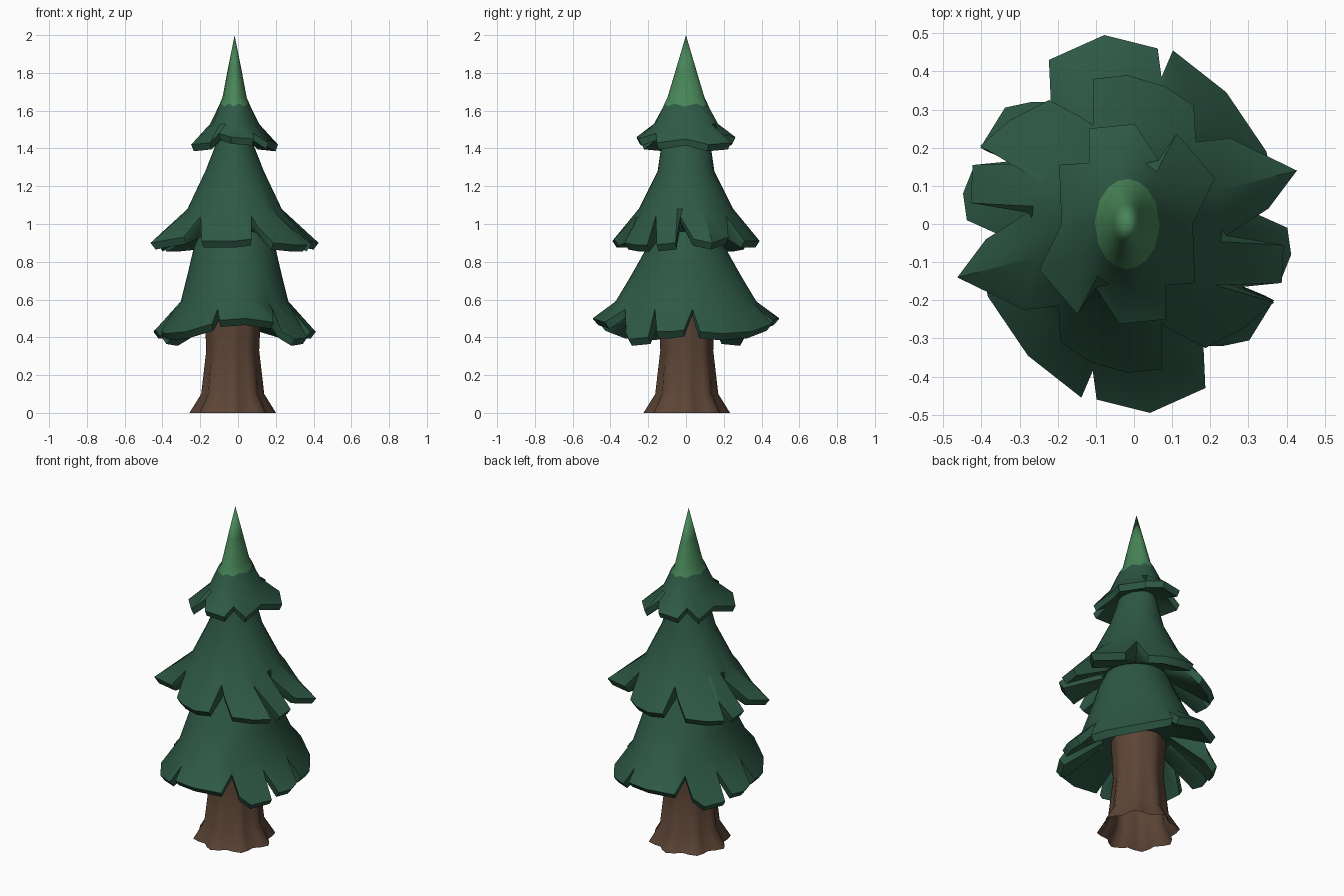
import bpy, bmesh, math

if "Cube" in bpy.data.objects:
    bpy.data.objects.remove(bpy.data.objects["Cube"])

CX = -0.018  # the trunk axis sits slightly left of centre


def material(name, rgb):
    m = bpy.data.materials.new(name)
    m.diffuse_color = (*rgb, 1)
    m.use_nodes = True
    m.node_tree.nodes["Principled BSDF"].inputs["Base Color"].default_value = m.diffuse_color
    return m


DARK = material("dark green needles", (0.027, 0.099, 0.06))
LIGHT = material("light green tip", (0.064, 0.235, 0.096))
BARK = material("brown bark", (0.108, 0.059, 0.037))


def loft(name, rings, mats, rule=None, cap_start=True, sharp=42):
    """Join closed rings of equal length with quads and cap the ends."""
    bm = bmesh.new()
    loops = [[bm.verts.new(p) for p in ring] for ring in rings]
    n = len(loops[0])
    for a, b in zip(loops, loops[1:]):
        for i in range(n):
            j = (i + 1) % n
            bm.faces.new((a[i], a[j], b[j], b[i]))
    if cap_start:
        bm.faces.new(loops[0])
    bm.faces.new(loops[-1])
    bmesh.ops.remove_doubles(bm, verts=bm.verts, dist=0.0005)
    bmesh.ops.recalc_face_normals(bm, faces=bm.faces)
    if rule:
        for f in bm.faces:
            f.material_index = rule(f.calc_center_median())
    me = bpy.data.meshes.new(name)
    bm.to_mesh(me)
    bm.free()
    for m in mats:
        me.materials.append(m)
    ob = bpy.data.objects.new(name, me)
    bpy.context.collection.objects.link(ob)
    ob.select_set(True)
    bpy.context.view_layer.objects.active = ob
    bpy.ops.object.shade_smooth_by_angle(angle=math.radians(sharp))
    ob.select_set(False)
    return ob


def tier(name, body, half_hem, notch_z, inner, mats=(DARK,), rule=None, jag=None):
    """Skirt of needles: body = (z, rx, ry) from the top, half_hem = (x, y, z)
    points of the ragged edge, repeated by a half turn. z = 0 marks a notch."""
    hem = [(x, y, z) for x, y, z in half_hem] + [(-x, -y, z) for x, y, z in half_hem]
    n = len(hem)
    # column directions, kept in order around the axis
    angles = []
    for x, y, z in hem:
        a = math.atan2(y, x)
        if angles:
            while a < angles[0]:
                a += math.tau
            a = max(a, angles[-1] + 0.01)
        angles.append(a)
    # the body columns are evened out towards the top
    levels = [angles]
    for _ in body:
        p = levels[-1]
        ext = [p[-1] - math.tau] + p + [p[0] + math.tau]
        levels.append([(ext[i] + 2 * ext[i + 1] + ext[i + 2]) / 4 for i in range(n)])

    def oval(z, rx, ry, cols):
        return [(CX + rx * math.cos(a), ry * math.sin(a),
                 z + (0.008 * (-1) ** i if z == jag else 0)) for i, a in enumerate(cols)]

    rings = [oval(*b, levels[len(body) - k]) for k, b in enumerate(body)]
    rings.append([(CX + x, y, z or notch_z) for x, y, z in hem])
    # thick lower lip, then the underside
    rings.append([(CX + x * 0.94, y * 0.94, (z or notch_z) - 0.035) for x, y, z in hem])
    rings.append(oval(*inner, levels[1]))
    return loft(name, rings, mats, rule)


# Trunk with flared, lobed roots, open at the foot
trunk = []
for z, r, lobe in ((0, 0.21, 0.09), (0.1, 0.156, 0.07), (0.33, 0.136, 0.03),
                   (0.47, 0.142, 0.03), (0.6, 0.15, 0.02)):
    ring = []
    for i in range(32):
        a = math.tau * i / 32
        s = r * (1 + lobe * math.cos(8 * a))
        ring.append((CX - 0.01 + s * math.cos(a), 0.004 + s * math.sin(a), z))
    trunk.append(ring)
loft("trunk", trunk, [BARK], cap_start=False, sharp=50)

# Lower skirt
tier("lower_branches",
     [(1.02, 0.15, 0.15), (0.88, 0.215, 0.205), (0.73, 0.25, 0.29), (0.59, 0.285, 0.375)],
     [(0.30, -0.165, 0), (0.40, -0.155, 0.43), (0.43, -0.08, 0.43), (0.42, -0.01, 0.44),
      (0.32, 0.035, 0), (0.39, 0.075, 0.43), (0.365, 0.19, 0.42), (0.26, 0.345, 0.43),
      (0.12, 0.455, 0.47), (0.09, 0.385, 0),
      (0.08, 0.46, 0.49), (-0.06, 0.495, 0.5), (-0.205, 0.43, 0.48), (-0.2, 0.32, 0),
      (-0.25, 0.32, 0.43), (-0.32, 0.305, 0.39), (-0.385, 0.2, 0.40)],
     0.55, (0.56, 0.18, 0.2))

# Middle skirt
tier("middle_branches",
     [(1.52, 0.08, 0.10), (1.42, 0.10, 0.13), (1.28, 0.155, 0.15), (1.08, 0.25, 0.25)],
     [(0.23, -0.16, 0), (0.405, -0.155, 0.89), (0.41, -0.055, 0.90), (0.26, -0.03, 0),
      (0.37, 0.04, 0.92), (0.445, 0.14, 0.90), (0.27, 0.225, 0.93), (0.18, 0.215, 0),
      (0.175, 0.31, 0.91), (0.10, 0.36, 0.91), (0.0, 0.39, 0.91), (-0.09, 0.38, 0.92),
      (-0.09, 0.26, 0),
      (-0.12, 0.28, 0.99), (-0.205, 0.325, 0.90), (-0.31, 0.27, 0.89), (-0.385, 0.205, 0.89)],
     1.04, (0.96, 0.19, 0.18))

# Top skirt with its lighter pointed tip
tier("top_branches",
     [(2.0, 0.0, 0.0), (1.82, 0.036, 0.053), (1.67, 0.064, 0.098), (1.63, 0.085, 0.118),
      (1.53, 0.13, 0.17)],
     [(0.178, -0.155, 1.43), (0.172, 0.0, 1.45), (0.23, 0.12, 1.42),
      (0.13, 0.237, 1.43), (0.082, 0.167, 0), (0.02, 0.262, 1.46), (-0.10, 0.25, 1.45),
      (-0.10, 0.16, 0)],
     1.48, (1.46, 0.09, 0.11), (DARK, LIGHT),
     lambda c: 1 if c.z > 1.63 else 0, 1.63)
